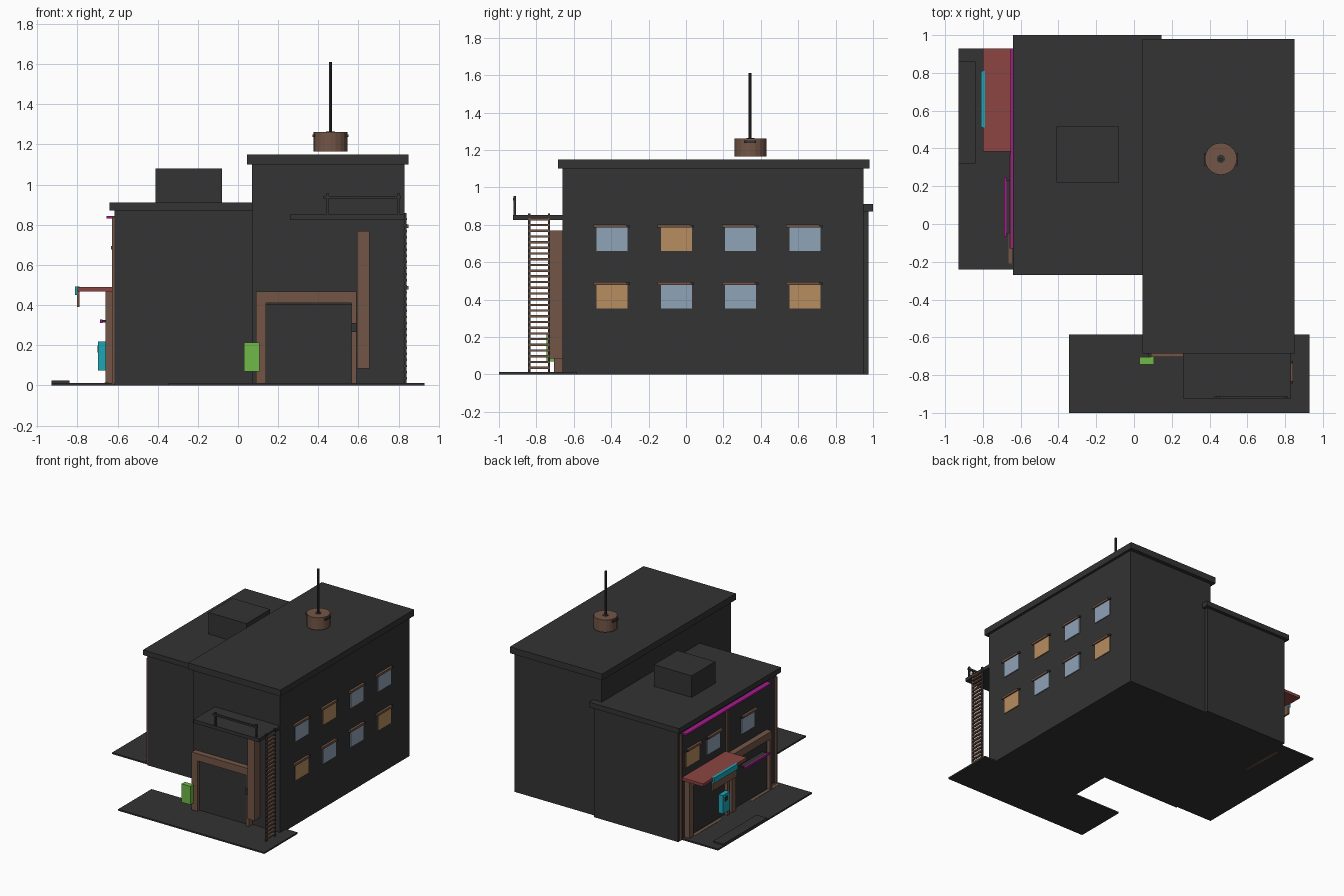
import bpy, bmesh, math

if "Cube" in bpy.data.objects:
    bpy.data.objects.remove(bpy.data.objects["Cube"])


def mat(name, r, g, b):
    m = bpy.data.materials.new(name)
    m.diffuse_color = (r, g, b, 1)
    m.use_nodes = True
    m.node_tree.nodes["Principled BSDF"].inputs["Base Color"].default_value = m.diffuse_color
    return m


DARK = mat("charcoal", .033, .033, .033)
BROWN = mat("rust brown", .17, .093, .061)
RED = mat("canopy red", .26, .06, .054)
CYAN = mat("cyan", .012, .38, .47)
PINK = mat("neon magenta", .36, .012, .26)
GREEN = mat("green", .16, .48, .065)
BLUE = mat("window blue", .275, .366, .474)
AMBER = mat("window amber", .474, .27, .117)


def finish(name, bm, m):
    bmesh.ops.recalc_face_normals(bm, faces=bm.faces)
    me = bpy.data.meshes.new(name)
    bm.to_mesh(me)
    bm.free()
    me.materials.append(m)
    ob = bpy.data.objects.new(name, me)
    bpy.context.collection.objects.link(ob)
    return ob


def add_box(bm, x, y, z):
    r = bmesh.ops.create_cube(bm, size=1)
    for v in r["verts"]:
        v.co = [a + (c + .5) * (b - a) for c, (a, b) in zip(v.co, (x, y, z))]


def box(name, m, x, y, z):
    bm = bmesh.new()
    add_box(bm, x, y, z)
    return finish(name, bm, m)


def cylinder(name, m, x, y, z0, z1, r, n):
    bm = bmesh.new()
    bmesh.ops.create_cone(bm, cap_ends=True, segments=n, radius1=r, radius2=r, depth=z1 - z0)
    bmesh.ops.translate(bm, verts=bm.verts, vec=(x, y, (z0 + z1) / 2))
    return finish(name, bm, m)


def door_frame(name, place):
    """Arch-shaped surround extruded outwards; place maps (along, out, up) to xyz."""
    outline = [(0, 0), (.05, 0), (.05, .4), (.475, .4), (.475, 0), (.5, 0), (.5, .457), (0, .457)]
    bm = bmesh.new()
    f = bm.faces.new([bm.verts.new(place(a, 0, z)) for a, z in outline])
    r = bmesh.ops.extrude_face_region(bm, geom=[f])
    base, tip = place(0, 0, 0), place(0, .045, 0)
    shift = [t - b for t, b in zip(tip, base)]
    bmesh.ops.translate(bm, vec=shift, verts=[v for v in r["geom"] if isinstance(v, bmesh.types.BMVert)])
    finish(name, bm, BROWN)


def window(name, m, wall, side, y, z, w=.165, h=.125):
    """Four thin panes with a small awning on a wall facing +x or -x."""
    def out(a, b):
        return sorted((wall + side * a, wall + side * b))
    bm = bmesh.new()
    for j in (0, 1):
        for k in (0, 1):
            y0, z0 = y + (j - 1) * w / 2, z + (k - 1) * h / 2
            add_box(bm, out(-.005, .008), (y0, y0 + w / 2), (z0, z0 + h / 2))
    finish(name + "_glass", bm, m)
    top = z + h / 2
    box(name + "_awning", BROWN, out(-.005, .018), (y - .1, y + .075), (top, top + .017))
    box(name + "_awning_bracket", DARK, out(-.005, .014), (y + .075, y + .095), (top, top + .013))


# Ground slabs and kerb
box("front_pavement", DARK, (-.345, .93), (-1, -.585), (0, .012))
box("side_pavement", DARK, (-.93, -.6), (-.24, .93), (0, .012))
box("kerb", DARK, (-.93, -.84), (.32, .86), (.01, .025))

# Building blocks and roofs
box("tall_block", DARK, (.07, .83), (-.66, .95), (0, 1.1))
box("tall_roof", DARK, (.045, .85), (-.685, .98), (1.1, 1.15))
box("low_block", DARK, (-.615, .12), (-.25, .975), (0, .87))
box("low_roof", DARK, (-.64, .145), (-.27, 1), (.87, .91))
box("roof_hut", DARK, (-.41, -.08), (.22, .515), (.91, 1.08))

# Roof tank and mast
cylinder("roof_tank", BROWN, .46, .345, 1.165, 1.262, .085, 20)
cylinder("mast", DARK, .46, .342, 1.24, 1.61, .008, 8)
cylinder("mast_base", DARK, .46, .345, 1.255, 1.265, .022, 12)
box("tank_pipe", DARK, (.37, .55), (.31, .375), (1.237, 1.25))

# Front entrance
door_frame("front_door_frame", lambda a, o, z: (.09 + a, -.66 - o, z + .01))
box("front_door", DARK, (.14, .565), (-.68, -.65), (.01, .405))
box("door_keypad", DARK, (.565, .59), (-.715, -.7), (.265, .31))
box("front_duct", BROWN, (.592, .655), (-.73, -.655), (.085, .77))
box("green_cabinet", GREEN, (.03, .107), (-.745, -.705), (.07, .215))
box("cabinet_bracket", DARK, (.075, .1), (-.71, -.65), (.1, .19))

# Balcony and railing
box("balcony", DARK, (.26, .83), (-.925, -.65), (.825, .852))
for i, x in enumerate((.445, .8)):
    box(f"railing_post_{i}", DARK, (x - .007, x + .007), (-.923, -.91), (.85, .955))
box("railing_top", DARK, (.425, .812), (-.925, -.91), (.93, .944))

# Ladder
for i, y in enumerate((-.838, -.732)):
    box(f"ladder_rail_{i}", DARK, (.826, .838), (y - .006, y + .006), (.01, .86))
bm = bmesh.new()
for i in range(27):
    z = .03 + i * .0305
    add_box(bm, (.825, .841), (-.842, -.728), (z, z + .012))
finish("ladder_rungs", bm, BROWN)

# Right wall windows, two rows of four
rows = ((.722, (BLUE, AMBER, BLUE, BLUE)), (.415, (AMBER, BLUE, BLUE, AMBER)))
for r, (z, colours) in enumerate(rows):
    for c, m in enumerate(colours):
        window(f"right_window_{r}_{c}", m, .83, 1, -.395 + c * .3435, z)

# Left wall windows
for i, (y, m) in enumerate(((.8, AMBER), (.54, BLUE), (.11, BLUE))):
    window(f"left_window_{i}", m, -.615, -1, y, .615)

# Left wall doors, pilasters and neon strips
for i, y in enumerate((.4, -.13)):
    door_frame(f"side_door_frame_{i}", lambda a, o, z: (-.615 - o, y + .5 - a, z + .01))
    box(f"side_door_{i}", DARK, (-.632, -.6), (y + .025, y + .45), (.01, .415))
for i, (y, w) in enumerate(((.95, .02), (.37, .016), (-.235, .02))):
    box(f"pilaster_{i}", BROWN, (-.628, -.61), (y - w / 2, y + w / 2), (.01, .84))
for i, y in enumerate((.5, -.21)):
    box(f"door_sill_{i}", BROWN, (-.665, -.645), (y, y + .34), (-.0, .014))
box("neon_strip_upper", PINK, (-.655, -.61), (-.13, .93), (.832, .845))
box("neon_strip_lower", PINK, (-.687, -.675), (-.07, .25), (.312, .328))
box("neon_bracket", DARK, (-.676, -.63), (-.05, .23), (.314, .326))

# Canopy with hanging sign
box("canopy", RED, (-.8, -.61), (.385, .93), (.468, .491))
box("sign_board", BROWN, (-.803, -.79), (.51, .81), (.39, .475))
box("sign_stripe", CYAN, (-.811, -.79), (.51, .81), (.45, .493))

# Cyan cabinet
box("cyan_cabinet", CYAN, (-.697, -.66), (.45, .535), (.075, .22))
box("cabinet_panel", DARK, (-.7, -.69), (.475, .51), (.165, .2))
